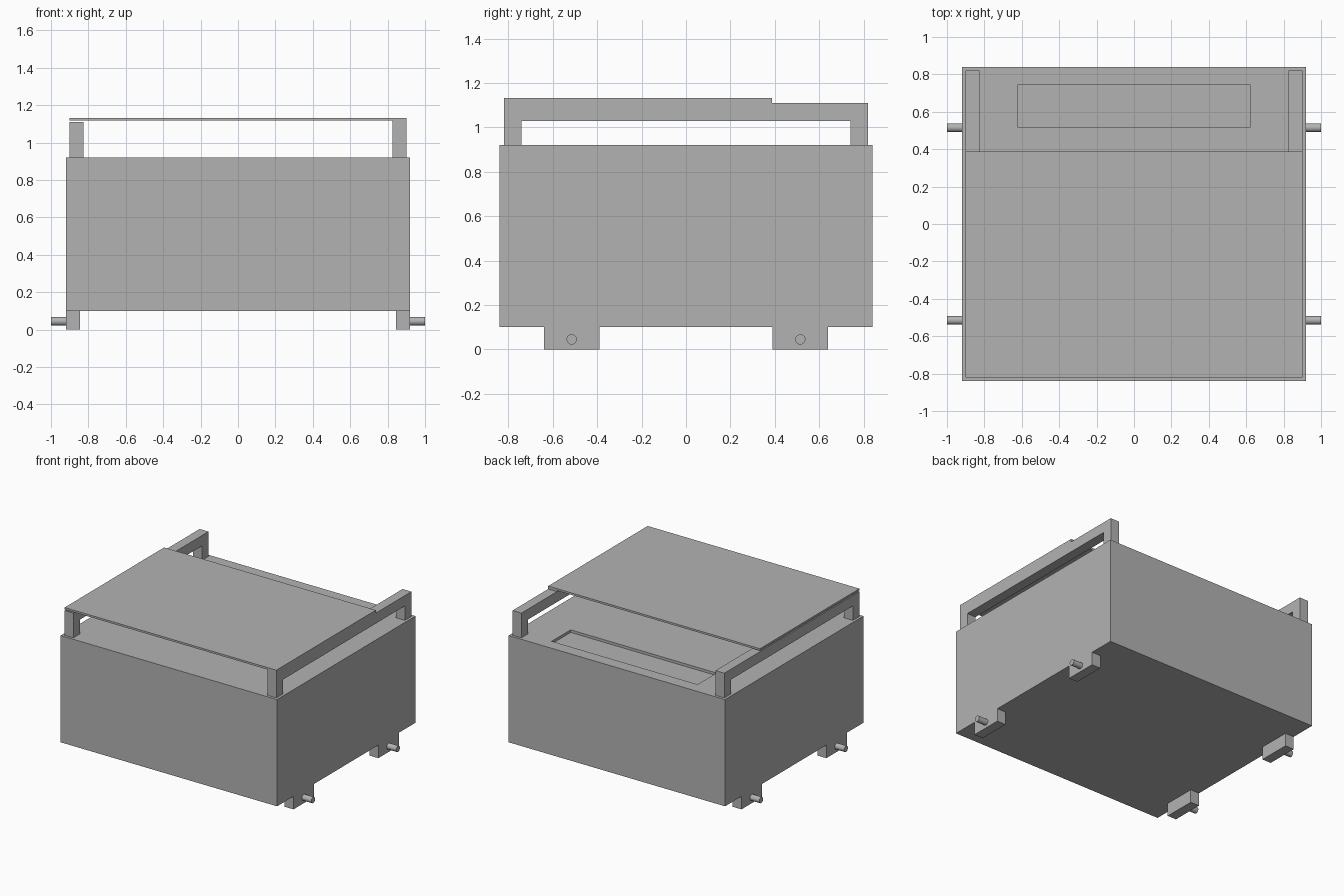
import bpy
import bmesh
from mathutils import Matrix

old = bpy.data.objects.get("Cube")
if old:
    bpy.data.objects.remove(old, do_unlink=True)

grey = bpy.data.materials.new("plain grey")
grey.use_nodes = True
COLOUR = (0.45, 0.45, 0.45, 1)
grey.diffuse_color = COLOUR
grey.node_tree.nodes["Principled BSDF"].inputs["Base Color"].default_value = COLOUR


def finish(name, bm):
    bmesh.ops.recalc_face_normals(bm, faces=bm.faces)
    mesh = bpy.data.meshes.new(name)
    bm.to_mesh(mesh)
    bm.free()
    mesh.materials.append(grey)
    obj = bpy.data.objects.new(name, mesh)
    bpy.context.collection.objects.link(obj)
    return obj


def box(name, x, y, z):
    bm = bmesh.new()
    bmesh.ops.create_cube(bm, size=1)
    for v in bm.verts:
        v.co = [lo + (c + 0.5) * (hi - lo) for c, (lo, hi) in zip(v.co, (x, y, z))]
    return finish(name, bm)


def side_profile(name, points, x0, x1):
    # Extrude a (y, z) outline across x
    bm = bmesh.new()
    face = bm.faces.new([bm.verts.new((x0, y, z)) for y, z in points])
    new = bmesh.ops.extrude_face_region(bm, geom=[face])["geom"]
    verts = [g for g in new if isinstance(g, bmesh.types.BMVert)]
    bmesh.ops.translate(bm, verts=verts, vec=(x1 - x0, 0, 0))
    return finish(name, bm)


# Main body with a shallow slot recessed in the rear of its top
body = box("body", (-0.92, 0.92), (-0.84, 0.84), (0.10, 0.92))
cutter = box("slot_cutter", (-0.62, 0.62), (0.515, 0.745), (0.90, 1.0))
cutter.hide_render = True
cutter.hide_viewport = True
cut = body.modifiers.new("slot", "BOOLEAN")
cut.operation = "DIFFERENCE"
cut.solver = "EXACT"
cut.object = cutter

# Bridge-shaped side rails; the lid is fixed to the one at +x
TOP, LID_TOP, LID_BACK = 1.11, 1.133, 0.388
arch = [(0.82, 0.92), (0.74, 0.92), (0.74, 1.03),
        (-0.74, 1.03), (-0.74, 0.92), (-0.82, 0.92)]
side_profile("plain_rail", arch + [(-0.82, TOP), (0.82, TOP)], -0.90, -0.825)
side_profile("lid_rail", arch + [(-0.82, LID_TOP), (LID_BACK, LID_TOP),
                                 (LID_BACK, TOP), (0.82, TOP)], 0.825, 0.90)

# Thin lid floating just above the plain rail
box("lid", (-0.90, 0.825), (-0.82, LID_BACK), (1.118, LID_TOP))

# Feet, each with a round peg pointing outward
for side, sx in (("left", 1), ("right", -1)):
    for end, sy in (("front", -1), ("back", 1)):
        box(f"{side}_{end}_foot", sorted((sx * 0.845, sx * 0.92)),
            sorted((sy * 0.39, sy * 0.64)), (0, 0.10))
        bm = bmesh.new()
        place = Matrix.Translation((sx * 0.955, sy * 0.515, 0.045))
        bmesh.ops.create_cone(bm, cap_ends=True, segments=32, radius1=0.023,
                              radius2=0.023, depth=0.09,
                              matrix=place @ Matrix.Rotation(1.5707963, 4, "Y"))
        peg = finish(f"{side}_{end}_peg", bm)
        for face in peg.data.polygons:
            face.use_smooth = len(face.vertices) == 4
        for edge in peg.data.edges:
            a, b = (peg.data.vertices[i].co.x for i in edge.vertices)
            edge.use_edge_sharp = abs(a - b) < 0.01
